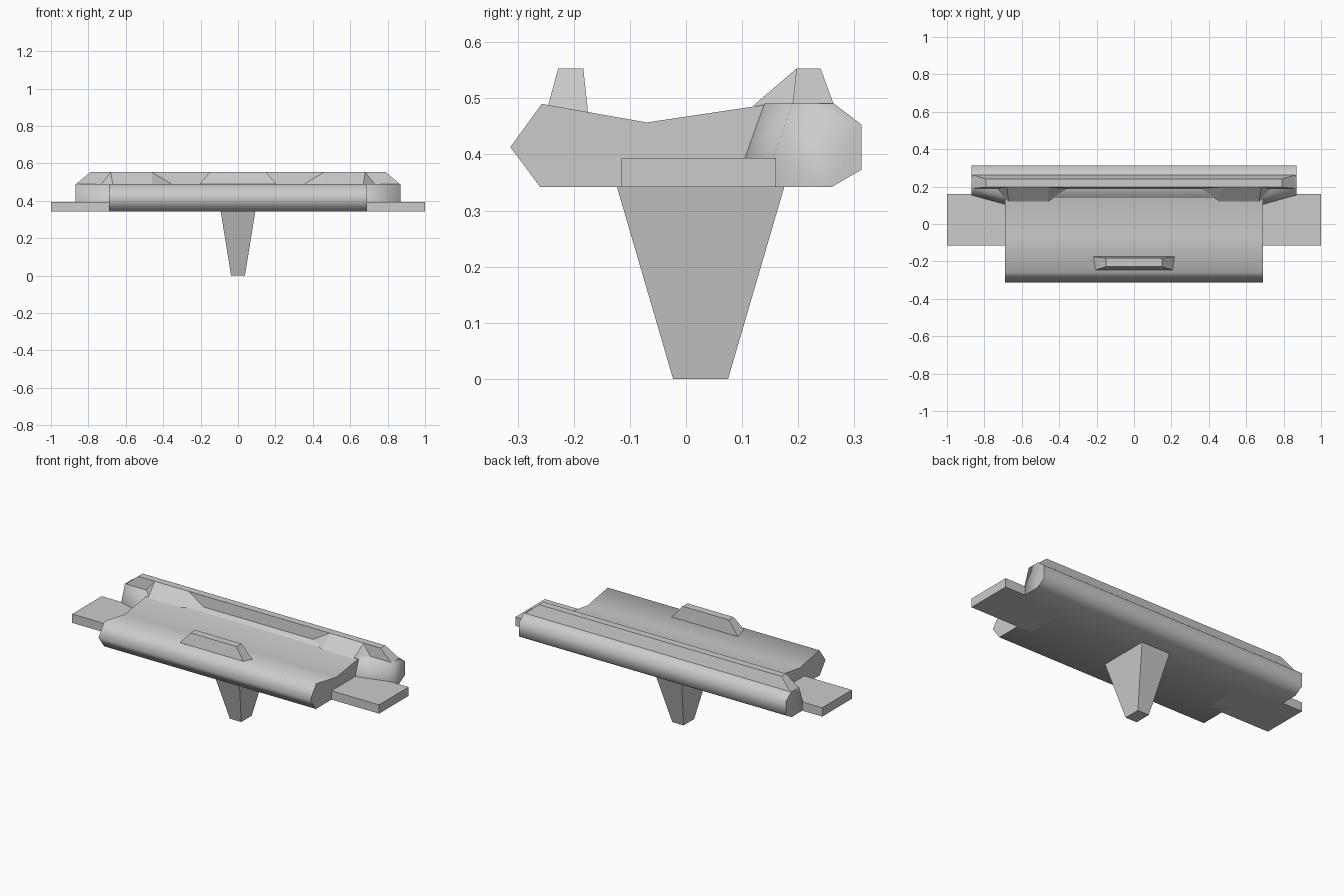
import bpy, bmesh, math

cube = bpy.data.objects.get("Cube")
if cube:
    bpy.data.objects.remove(cube, do_unlink=True)

grey = bpy.data.materials.new("light_grey")
grey.use_nodes = True
colour = (0.6, 0.6, 0.6, 1)
grey.diffuse_color = colour
grey.node_tree.nodes["Principled BSDF"].inputs["Base Color"].default_value = colour


def loft(name, rings, smooth=0):
    """Bridge a list of closed rings and cap both ends."""
    bm = bmesh.new()
    loops = [[bm.verts.new(p) for p in ring] for ring in rings]
    n = len(loops[0])
    for a, b in zip(loops, loops[1:]):
        for i in range(n):
            j = (i + 1) % n
            bm.faces.new((a[i], a[j], b[j], b[i]))
    bm.faces.new(loops[0])
    bm.faces.new(loops[-1])
    bmesh.ops.recalc_face_normals(bm, faces=bm.faces)
    mesh = bpy.data.meshes.new(name)
    bm.to_mesh(mesh)
    bm.free()
    mesh.materials.append(grey)
    obj = bpy.data.objects.new(name, mesh)
    bpy.context.collection.objects.link(obj)
    if smooth:
        bpy.ops.object.select_all(action="DESELECT")
        obj.select_set(True)
        bpy.context.view_layer.objects.active = obj
        bpy.ops.object.shade_smooth_by_angle(angle=math.radians(smooth))
    return obj


def section(x, profile):
    return [(x, y, z) for y, z in profile]


def rect(z, x0, x1, y0, y1):
    return [(x0, y0, z), (x1, y0, z), (x1, y1, z), (x0, y1, z)]


BASE = 0.342

# Dished main deck with a rounded front nose
deck = [(-0.26, BASE), (-0.313, 0.413), (-0.257, 0.49), (-0.07, 0.457),
        (0.145, 0.489), (0.145, BASE)]
loft("deck", [section(-0.69, deck), section(0.69, deck)], 80)


# Wider rear beam whose front flares in to meet the deck
def beam(shift):
    return [(0.155 - shift, BASE), (0.26, BASE), (0.313, 0.373), (0.313, 0.453),
            (0.263, 0.491), (0.19 - shift, 0.491), (0.155 - shift, 0.394)]


loft("rear_beam", [section(x, beam(s)) for x, s in
                   ((-0.87, 0), (-0.69, 0.05), (0.69, 0.05), (0.87, 0))], 80)

# Raised rail along the beam and small front clip, both tapering upward
loft("rear_rail", [rect(0.49, -0.865, 0.865, 0.19, 0.263),
                   rect(0.553, -0.79, 0.79, 0.197, 0.24)])
loft("front_clip", [rect(0.46, -0.23, 0.23, -0.253, -0.173),
                    rect(0.553, -0.15, 0.15, -0.228, -0.183)])

# Mirrored side tabs and faceted ramps in front of the rail
for side, s in (("left", 1), ("right", -1)):
    loft(side + "_tab", [rect(BASE, s * 0.6, s, -0.115, 0.16),
                         rect(0.394, s * 0.6, s, -0.115, 0.16)])
    bm = bmesh.new()
    points = [(0.46, 0.12, 0.487), (0.67, 0.12, 0.487), (0.73, 0.19, 0.49),
              (0.68, 0.197, 0.553), (0.46, 0.197, 0.553), (0.355, 0.19, 0.49)]
    a, b, c, d, e, f = [bm.verts.new((s * x, y, z)) for x, y, z in points]
    for face in ((a, b, d, e), (b, c, d), (a, e, f), (a, f, c, b), (c, f, e, d)):
        bm.faces.new(face)
    bmesh.ops.recalc_face_normals(bm, faces=bm.faces)
    mesh = bpy.data.meshes.new(side + "_ramp")
    bm.to_mesh(mesh)
    bm.free()
    mesh.materials.append(grey)
    bpy.context.collection.objects.link(bpy.data.objects.new(side + "_ramp", mesh))

# Tapered peg underneath
loft("peg", [rect(0, -0.037, 0.037, -0.023, 0.075),
             rect(BASE + 0.01, -0.094, 0.094, -0.126, 0.178)])
